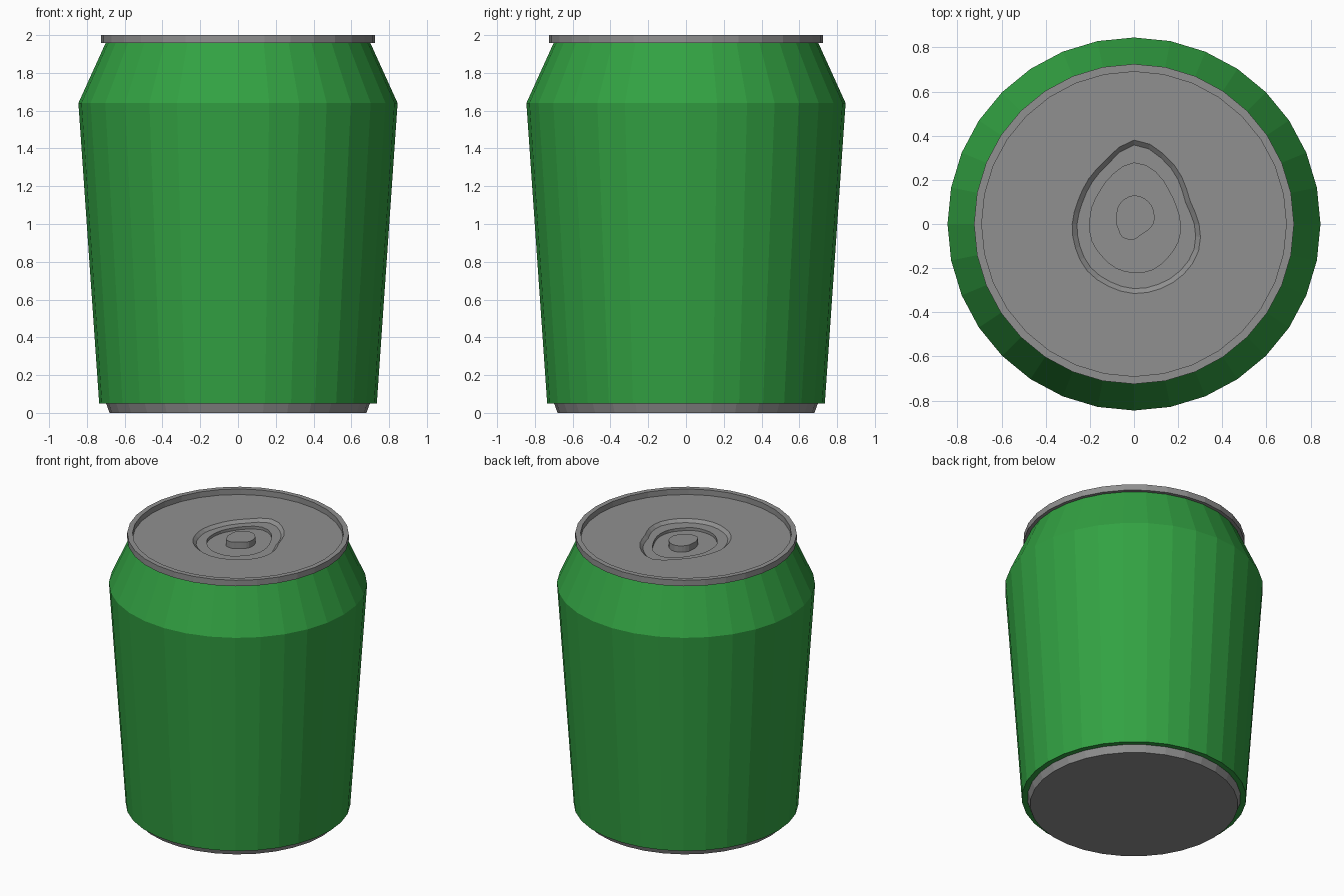
import bpy, bmesh, math

default = bpy.data.objects.get("Cube")
if default:
    bpy.data.objects.remove(default, do_unlink=True)

SIDES = 32


def make_material(name, colour):
    mat = bpy.data.materials.new(name)
    mat.use_nodes = True
    mat.diffuse_color = colour
    mat.node_tree.nodes["Principled BSDF"].inputs["Base Color"].default_value = colour
    return mat


def smooth_outline(radii):
    """Resample evenly spaced polar radii to one radius per side (Catmull-Rom)."""
    count = len(radii)
    result = []
    for side in range(SIDES):
        position = side * count / SIDES
        i = int(position)
        t = position - i
        a, b, c, d = (radii[(i + k) % count] for k in (-1, 0, 1, 2))
        result.append(b + t / 2 * (c - a + t * (2 * a - 5 * b + 4 * c - d
                                               + t * (3 * (b - c) + d - a))))
    return result


def inset(outline, distance):
    return [radius - distance for radius in outline]


def build_rings(name, rings, mat, cap_start=False, cap_end=False):
    """Skin a stack of (radius or outline, height) rings, listed bottom outwards."""
    bm = bmesh.new()
    loops = []
    for shape, z in rings:
        outline = shape if isinstance(shape, list) else [shape] * SIDES
        loop = []
        for side, radius in enumerate(outline):
            angle = math.tau * side / SIDES
            loop.append(bm.verts.new((radius * math.cos(angle), radius * math.sin(angle), z)))
        loops.append(loop)
    for lower, upper in zip(loops, loops[1:]):
        for i in range(SIDES):
            j = (i + 1) % SIDES
            bm.faces.new((lower[i], lower[j], upper[j], upper[i]))
    if cap_start:
        bm.faces.new(loops[0][::-1])
    if cap_end:
        bm.faces.new(loops[-1])
    mesh = bpy.data.meshes.new(name)
    bm.to_mesh(mesh)
    bm.free()
    mesh.materials.append(mat)
    obj = bpy.data.objects.new(name, mesh)
    bpy.context.collection.objects.link(obj)
    return obj


green = make_material("green paint", (0.032, 0.36, 0.055, 1))
metal = make_material("grey metal", (0.28, 0.28, 0.28, 1))

# Tapered base, painted body with sloping shoulder
build_rings("base", [(0.68, 0), (0.70, 0.055)], metal, cap_start=True)
build_rings("body", [(0.69, 0.05), (0.735, 0.05), (0.845, 1.64), (0.70, 1.96)], green)

# Teardrop recess, inner step and button outlines, counter-clockwise from +x
recess = smooth_outline([.295, .275, .305, .345, .38, .32, .29, .275,
                         .28, .287, .30, .305, .315, .317, .32, .317])
step = smooth_outline([.21, .207, .22, .255, .277, .245, .215, .205,
                       .20, .205, .205, .215, .22, .223, .215, .215])
button = smooth_outline([.088, .10, .115, .125, .13, .12, .105, .085,
                         .08, .075, .08, .075, .07, .06, .06, .07])

# Raised rim, sunken lid, two-step recess and button
LID = 1.96
RING = LID - 0.02
FLOOR = RING - 0.02
build_rings("lid", [
    (0.68, 1.957), (0.725, 1.957), (0.725, 2), (0.69, 2), (0.69, LID),
    (recess, LID), (inset(recess, 0.022), RING),
    (step, RING), (step, FLOOR),
    (button, FLOOR), (button, LID + 0.005),
], metal, cap_end=True)
